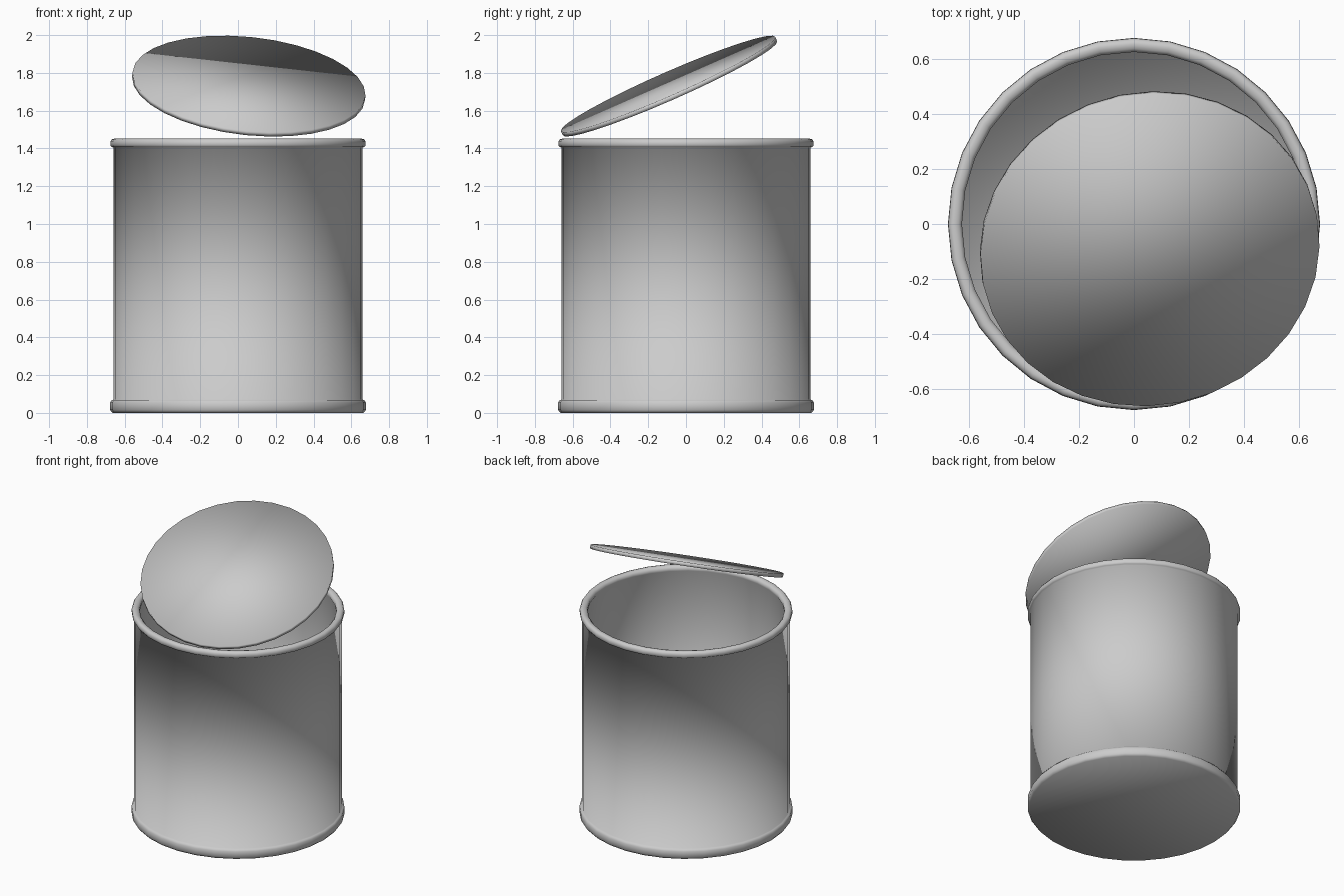
import bpy, bmesh, math
from mathutils import Vector

if "Cube" in bpy.data.objects:
    bpy.data.objects.remove(bpy.data.objects["Cube"])

SIDES = 32


def lathe(name, profile):
    """Spin an (r, z) profile around z; points with r = 0 become flat caps."""
    bm = bmesh.new()
    rings = []
    for r, z in profile:
        rings.append([bm.verts.new((r * math.cos(2 * math.pi * i / SIDES),
                                    r * math.sin(2 * math.pi * i / SIDES), z))
                      for i in range(SIDES)])
    for a, b in zip(rings, rings[1:]):
        for i in range(SIDES):
            j = (i + 1) % SIDES
            bm.faces.new((a[i], a[j], b[j], b[i]))
    bm.faces.new(rings[0])
    bm.faces.new(rings[-1])
    bmesh.ops.recalc_face_normals(bm, faces=bm.faces)
    for f in bm.faces:
        f.smooth = True
    mesh = bpy.data.meshes.new(name)
    bm.to_mesh(mesh)
    bm.free()
    ob = bpy.data.objects.new(name, mesh)
    bpy.context.collection.objects.link(ob)
    return ob


# open can: base, bottom bead, outer wall, top bead, inner wall, floor
lathe("can_body", [
    (0.665, 0.0), (0.677, 0.015), (0.677, 0.055), (0.668, 0.068), (0.66, 0.07),
    (0.66, 1.405), (0.67, 1.408), (0.676, 1.418), (0.676, 1.436), (0.668, 1.448),
    (0.655, 1.452), (0.638, 1.448), (0.626, 1.436), (0.626, 1.418), (0.632, 1.405),
    (0.632, 0.03)])

# loose tilted lid
lid = lathe("lid", [(0.62, -0.0125), (0.62, 0.0125)])
lid.rotation_mode = 'QUATERNION'
lid.rotation_quaternion = Vector((0, 0, 1)).rotation_difference(Vector((0.1, -0.4, 0.91)))
lid.location = (0.057, -0.09, 1.73)
